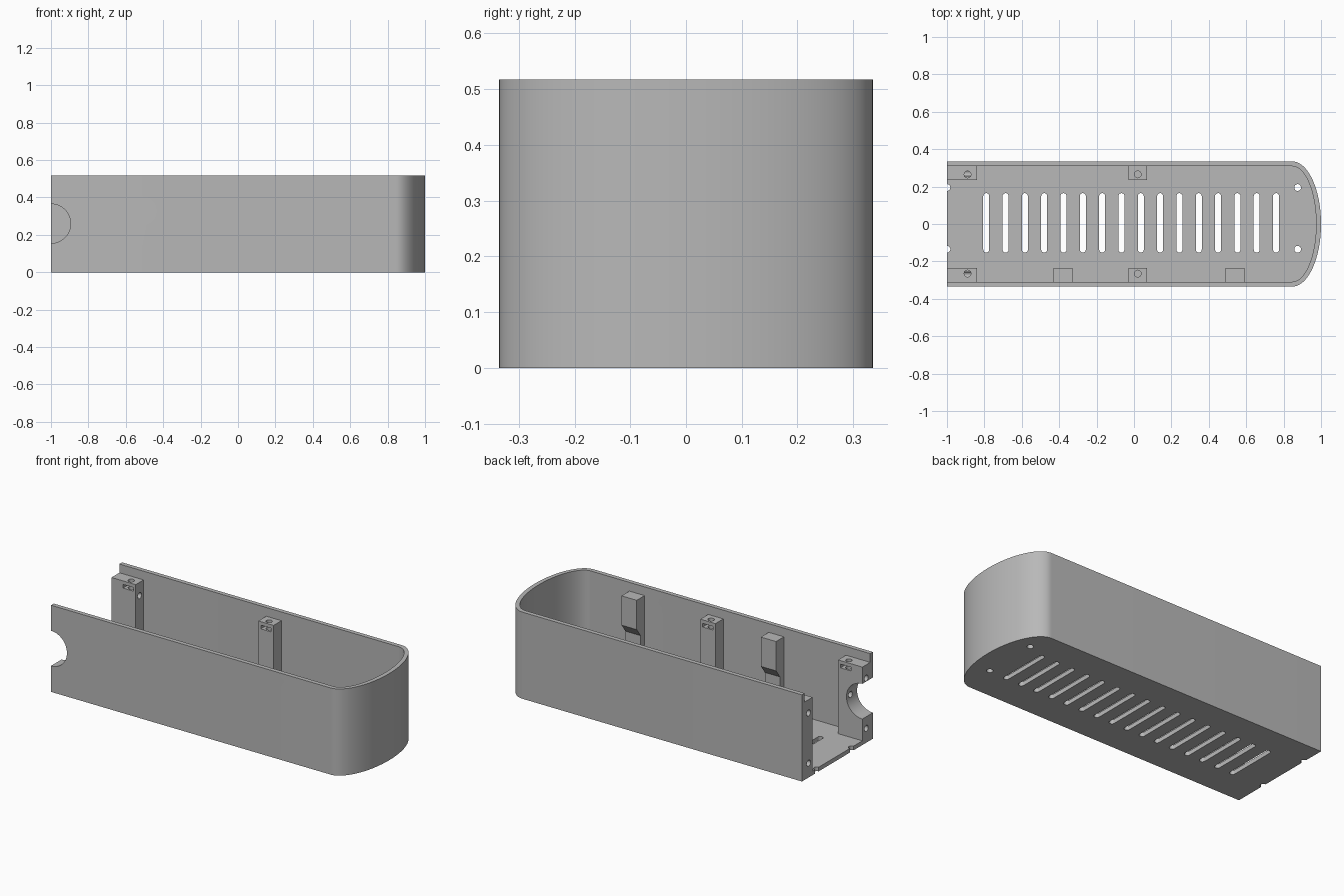
import bpy, bmesh
from math import pi, cos, sin
from mathutils import Matrix, Vector

old = bpy.data.objects.get("Cube")
if old:
    bpy.data.objects.remove(old, do_unlink=True)

# Main dimensions
HALF_W, HEIGHT, WALL, FLOOR = 0.335, 0.517, 0.026, 0.025
INNER = HALF_W - WALL
POST_TOP, POST_FACE = 0.465, 0.235
BEND = 0.845
HOLE = 0.018

grey = bpy.data.materials.new("plain_grey")
grey.use_nodes = True
grey.diffuse_color = (0.48, 0.48, 0.48, 1)
grey.node_tree.nodes["Principled BSDF"].inputs["Base Color"].default_value = grey.diffuse_color


def make_object(name, bm):
    bmesh.ops.recalc_face_normals(bm, faces=bm.faces)
    mesh = bpy.data.meshes.new(name)
    bm.to_mesh(mesh)
    bm.free()
    mesh.materials.append(grey)
    obj = bpy.data.objects.new(name, mesh)
    bpy.context.collection.objects.link(obj)
    return obj


def add_prism(bm, points, direction):
    """Extrude a closed outline of 3D points along a direction."""
    face = bm.faces.new([bm.verts.new(p) for p in points])
    ext = bmesh.ops.extrude_face_region(bm, geom=[face])
    verts = [g for g in ext["geom"] if isinstance(g, bmesh.types.BMVert)]
    bmesh.ops.translate(bm, verts=verts, vec=Vector(direction))


def add_box(bm, lo, hi):
    lo, hi = Vector(lo), Vector(hi)
    size = Matrix.Diagonal((*(hi - lo), 1))
    bmesh.ops.create_cube(bm, size=1, matrix=Matrix.Translation((lo + hi) / 2) @ size)


def add_rod(bm, centre, radius, length, axis, sides=24):
    turn = {"x": Matrix.Rotation(pi / 2, 4, "Y"), "y": Matrix.Rotation(pi / 2, 4, "X"),
            "z": Matrix.Identity(4)}[axis]
    bmesh.ops.create_cone(bm, cap_ends=True, segments=sides, radius1=radius, radius2=radius,
                          depth=length, matrix=Matrix.Translation(centre) @ turn)


def cut(target, name, bm):
    """Subtract the cutter shapes from the target, then discard the cutter."""
    cutter = make_object(name, bm)
    cutter.hide_render = True
    mod = target.modifiers.new(name, "BOOLEAN")
    mod.operation, mod.solver, mod.object = "DIFFERENCE", "EXACT", cutter
    mod.use_self = True
    bpy.context.view_layer.objects.active = target
    bpy.ops.object.modifier_apply(modifier=name)
    bpy.data.objects.remove(cutter, do_unlink=True)


def round_end(inset, start, z):
    """Tray outline: straight sides closed by half an ellipse."""
    a, b, n = 1 - BEND - inset, HALF_W - inset, 48
    arc = [(BEND + a * cos(t), b * sin(t), z)
           for t in (-pi / 2 + pi * i / n for i in range(n + 1))]
    return [(start, -b, z)] + arc + [(start, b, z)]


# Tray shell, open at the top and at the flat end
bm = bmesh.new()
add_prism(bm, round_end(0, -1, 0), (0, 0, HEIGHT))
shell = make_object("tray_shell", bm)
bm = bmesh.new()
add_prism(bm, round_end(WALL, -1.2, FLOOR), (0, 0, 1))
cut(shell, "cavity", bm)

# Vent slots and screw holes in the floor
bm = bmesh.new()
for i in range(16):
    x, r = -0.79 + 0.1033 * i, 0.016
    ends = [(x + r * cos(t), (0.149 if t < pi else -0.137) + r * sin(t), -0.1)
            for t in [pi * k / 10 for k in range(10)] + [pi * 0.999]
            + [pi + pi * k / 10 for k in range(11)]]
    add_prism(bm, ends, (0, 0, 0.2))
for x in (-1, 0.875):
    for y in (-0.135, 0.195):
        add_rod(bm, (x, y, 0), HOLE, 0.2, "z")
cut(shell, "floor_openings", bm)


def add_notch(bm):
    add_rod(bm, (-1, -0.3, 0.26), 0.105, 0.3, "y", 64)


# Half round cable notch in the front wall
bm = bmesh.new()
add_notch(bm)
cut(shell, "wall_notch", bm)


# Screw posts with a top hole and a nut slot
def screw_post(name, x0, x1, side, hole_x):
    bm = bmesh.new()
    ys = sorted((side * POST_FACE, side * INNER))
    add_box(bm, (x0, ys[0], FLOOR), (x1, ys[1], POST_TOP))
    post = make_object(name, bm)
    y = side * 0.265
    bm = bmesh.new()
    add_rod(bm, (hole_x, y, POST_TOP), HOLE, 0.14, "z")
    cut(post, "screw_hole", bm)
    bm = bmesh.new()
    ys = sorted((side * 0.2, side * 0.295))
    add_box(bm, (hole_x - 0.034, ys[0], 0.422), (hole_x + 0.034, ys[1], 0.444))
    cut(post, "nut_slot", bm)
    return post


posts = []
for side, label in ((-1, "front"), (1, "back")):
    posts.append(screw_post(label + "_middle_post", -0.03, 0.07, side, 0.02))
    end = screw_post(label + "_end_post", -1, -0.84, side, -0.89)
    # Lengthwise screw holes
    bm = bmesh.new()
    for z in (0.085, 0.385):
        add_rod(bm, (-0.92, side * 0.272, z), HOLE, 0.4, "x")
    cut(end, "end_holes", bm)
    if side < 0:
        bm = bmesh.new()
        add_notch(bm)
        cut(end, "post_notch", bm)
        bm = bmesh.new()
        add_rod(bm, (-0.9, -0.272, 0.26), HOLE, 0.3, "x")
        cut(end, "notch_hole", bm)
    posts.append(end)

# Plain support posts, slimmer at the foot
for name, x in (("support_post_right", -0.43), ("support_post_left", 0.49)):
    bm = bmesh.new()
    slim = -INNER + 0.037
    side_profile = [(-INNER, FLOOR), (slim, FLOOR), (slim, 0.24), (-POST_FACE, 0.29),
                    (-POST_FACE, POST_TOP), (-INNER, POST_TOP)]
    add_prism(bm, [(x, y, z) for y, z in side_profile], (0.1, 0, 0))
    posts.append(make_object(name, bm))

# Smooth the curved walls, keep the edges sharp
bpy.ops.object.select_all(action="DESELECT")
for obj in [shell] + posts:
    obj.select_set(True)
bpy.context.view_layer.objects.active = shell
bpy.ops.object.shade_smooth_by_angle(angle=pi / 6)
